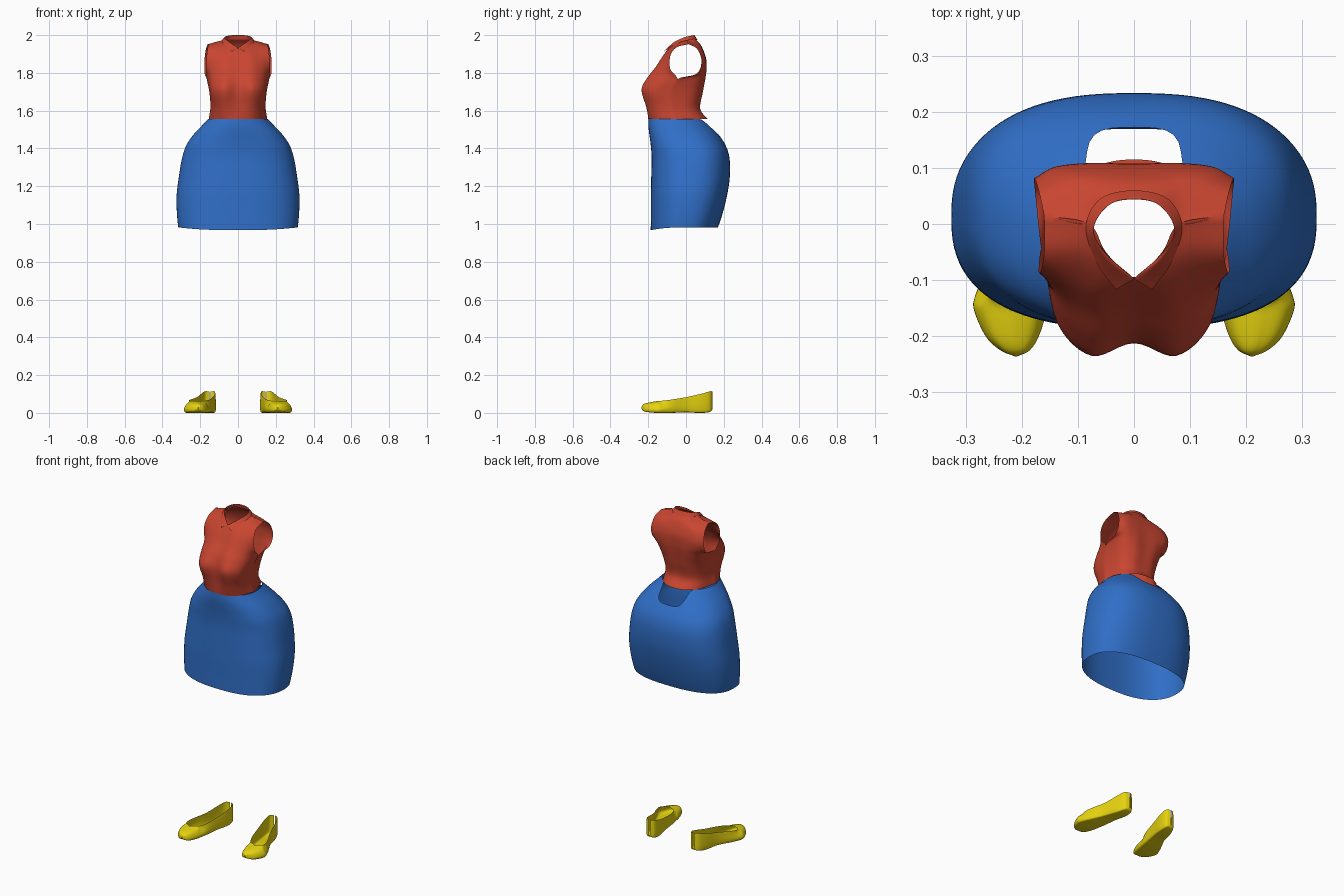
import bpy, bmesh, math
from mathutils import Vector


def spline(pts, n):
    """Catmull-Rom curve through vectors of any size, n steps per span."""
    p = [Vector(q) for q in pts]
    p = [2 * p[0] - p[1]] + p + [2 * p[-1] - p[-2]]
    out = []
    for i in range(1, len(p) - 2):
        a, b, c, d = p[i - 1:i + 3]
        for k in range(n):
            t = k / n
            out.append(0.5 * (2 * b + (c - a) * t + (2 * a - 5 * b + 4 * c - d) * t * t
                              + (3 * b - a - 3 * c + d) * t ** 3))
    return out + [p[-2]]


def patch(rows, n):
    """Smooth sheet through a small grid of control points."""
    cols = [spline(c, n) for c in zip(*[spline(r, n) for r in rows])]
    return [list(r) for r in zip(*cols)]


def mirrored(row):
    """Row listed from the centre line outwards -> full symmetric row."""
    return [(-x, y, z) for x, y, z in row[:0:-1]] + list(row)


def make(name, grids, color, closed=False, weld=0.0005):
    bm = bmesh.new()
    for g in grids:
        vs = [[bm.verts.new(p) for p in r] for r in g]
        m = len(vs[0])
        for a, b in zip(vs, vs[1:]):
            for j in range(m if closed else m - 1):
                k = (j + 1) % m
                bm.faces.new((a[j], a[k], b[k], b[j]))
    bmesh.ops.remove_doubles(bm, verts=bm.verts, dist=weld)
    bmesh.ops.recalc_face_normals(bm, faces=bm.faces)
    me = bpy.data.meshes.new(name)
    bm.to_mesh(me)
    bm.free()
    ob = bpy.data.objects.new(name, me)
    bpy.context.collection.objects.link(ob)
    me.materials.append(color)
    for f in me.polygons:
        f.use_smooth = True
    return ob


def mat(name, rgb):
    m = bpy.data.materials.new(name)
    m.diffuse_color = (*rgb, 1)
    return m


red = mat("red_cloth", (0.58, 0.06, 0.03))
blue = mat("blue_cloth", (0.03, 0.16, 0.58))
yellow = mat("yellow_leather", (0.8, 0.66, 0.005))

# Blouse: front and back panels, each row from centre to side seam / armhole
front = [
    [(0, -.2, 1.555), (.075, -.19, 1.555), (.125, -.145, 1.555), (.155, -.07, 1.555)],
    [(0, -.205, 1.62), (.075, -.208, 1.62), (.125, -.16, 1.62), (.146, -.08, 1.62)],
    [(0, -.212, 1.71), (.075, -.235, 1.71), (.135, -.18, 1.70), (.152, -.08, 1.70)],
    [(0, -.19, 1.78), (.078, -.205, 1.77), (.14, -.15, 1.765), (.165, -.045, 1.767)],
    [(0, -.15, 1.84), (.07, -.16, 1.83), (.125, -.135, 1.82), (.17, -.083, 1.82)],
    [(0, -.12, 1.89), (.06, -.118, 1.895), (.11, -.105, 1.89), (.166, -.083, 1.89)],
    [(0, -.105, 1.915), (.05, -.082, 1.935), (.10, -.055, 1.945), (.16, -.05, 1.935)],
    [(0, -.095, 1.93), (.05, -.05, 1.957), (.08, 0, 1.972), (.16, .015, 1.952)],
]
back = [
    [(0, .115, 1.555), (.07, .10, 1.555), (.125, .04, 1.555), (.155, -.07, 1.555)],
    [(0, .075, 1.61), (.07, .068, 1.61), (.122, .02, 1.615), (.146, -.08, 1.62)],
    [(0, .088, 1.70), (.07, .085, 1.70), (.128, .04, 1.70), (.152, -.08, 1.70)],
    [(0, .10, 1.77), (.08, .10, 1.77), (.14, .065, 1.767), (.165, -.045, 1.767)],
    [(0, .106, 1.82), (.08, .108, 1.82), (.14, .095, 1.81), (.176, .055, 1.795)],
    [(0, .105, 1.88), (.08, .105, 1.88), (.14, .10, 1.87), (.178, .082, 1.86)],
    [(0, .08, 1.945), (.06, .08, 1.94), (.11, .075, 1.935), (.17, .06, 1.925)],
    [(0, .05, 1.978), (.05, .04, 1.978), (.08, 0, 1.972), (.16, .015, 1.952)],
]
make("blouse", [patch([mirrored(r) for r in p], 6) for p in (front, back)], red, weld=.002)

# Folded collar: neckline, fold line and outer edge, from centre back to front point
collar = [
    [(0, .05, 1.976), (.05, .037, 1.976), (.078, -.003, 1.97), (.05, -.052, 1.955), (.002, -.095, 1.93)],
    [(0, .044, 2.0), (.045, .034, 1.998), (.072, -.01, 1.988), (.048, -.06, 1.965), (.003, -.099, 1.932)],
    [(0, .06, 1.975), (.06, .045, 1.975), (.086, -.005, 1.971), (.066, -.07, 1.945), (.032, -.117, 1.913)],
]
make("collar", [patch([mirrored(r) for r in collar], 6)], red)

# Skirt: profile rows are (height, half width, front y, back y)
prof = spline([(.955, .313, -.187, .16), (1.05, .323, -.186, .192), (1.15, .325, -.186, .217),
               (1.25, .313, -.184, .232), (1.35, .296, -.182, .23), (1.42, .272, -.187, .208),
               (1.48, .23, -.195, .168), (1.52, .192, -.199, .135), (1.56, .155, -.198, .098)], 8)


def section(z):
    for a, b in zip(prof, prof[1:]):
        if a[0] <= z <= b[0]:
            return a.lerp(b, (z - a[0]) / (b[0] - a[0]))
    return prof[-1]


def spow(v, e):
    return math.copysign(abs(v) ** e, v)


skirt, N, M = [], 96, 44
for i in range(M + 1):
    ring = []
    for j in range(N):
        t = 2 * math.pi * j / N
        c, s = math.cos(t), math.sin(t)
        # waist dips at centre back, hem dips slightly at centre front
        top = 1.556 - (.082 * math.exp(-(c / .42) ** 4) if s > 0 else 0)
        low = .982 - .015 * max(0, -s) ** 2
        z = low + (top - low) * i / M
        _, w, yf, yb = section(z)
        e = 2 / (2.15 + .35 * min(1, (1.556 - z) / .15))
        ring.append((w * spow(c, e), (yf + yb) / 2 + (yb - yf) / 2 * spow(s, e), z))
    skirt.append(ring)
make("skirt", [skirt], blue, closed=True)

# Shoes: stations are (y, centre x, half width, rim height, opening share, sole height)
stations = spline([(.14, .148, .003, .113, .9, .02), (.127, .15, .028, .114, .9, .006),
                   (.08, .158, .041, .101, .9, 0), (0, .176, .046, .083, .9, .003),
                   (-.08, .202, .06, .07, .84, 0), (-.13, .217, .066, .064, .6, 0),
                   (-.155, .22, .064, .062, 0, 0), (-.2, .217, .047, .054, 0, .004),
                   (-.225, .212, .026, .045, 0, .01), (-.236, .21, .002, .03, 0, .022)], 5)
for side, sign in (("left", 1), ("right", -1)):
    shoe = []
    for y, cx, w, top, op, lo in stations:
        op, w, lo = max(0, op), max(.001, w), max(0, lo)
        h = top - lo
        half = [(0, lo), (.65 * w, lo), (.92 * w, lo + .06 * h), (w, lo + .35 * h),
                (w * max(.72, op * 1.05), lo + .82 * h), (op * w, top)]
        pts = [(-x, z) for x, z in half[:0:-1]] + half
        shoe.append([(sign * (cx + p[0]), y, max(0, p[1])) for p in spline(pts, 4)])
    make(side + "_shoe", [shoe], yellow)
